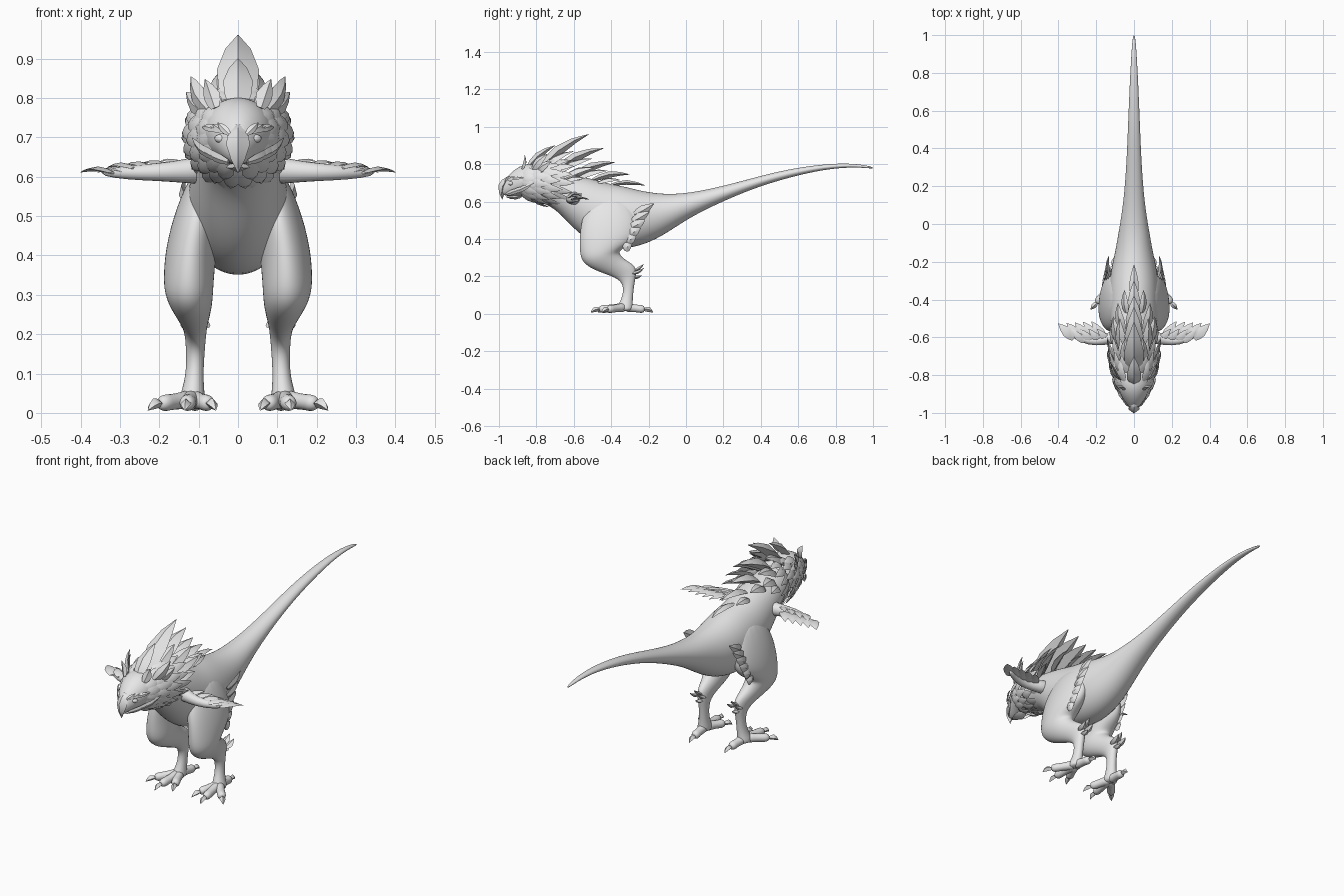
import bpy, bmesh, math
from mathutils import Vector, Matrix

cube = bpy.data.objects.get("Cube")
if cube:
    bpy.data.objects.remove(cube)

GREY = (0.8, 0.8, 0.8, 1)
grey = bpy.data.materials.new("plain grey")
grey.use_nodes = True
grey.diffuse_color = GREY
for node in grey.node_tree.nodes:
    if node.type == 'BSDF_PRINCIPLED':
        node.inputs["Base Color"].default_value = GREY


def skin(bm, rings):
    """Bridge a series of equal rings and close both ends."""
    loops = [[bm.verts.new(p) for p in ring] for ring in rings]
    n = len(loops[0])
    for a, b in zip(loops, loops[1:]):
        for i in range(n):
            j = (i + 1) % n
            bm.faces.new((a[i], a[j], b[j], b[i]))
    bm.faces.new(loops[0][::-1])
    bm.faces.new(loops[-1])


def loft(bm, sections, sides=16):
    """Each section: one edge (y, z), opposite edge (y, z), centre x, half width."""
    rings = []
    for y1, z1, y2, z2, x, w in sections:
        mid = Vector((x, (y1 + y2) / 2, (z1 + z2) / 2))
        half = Vector((0, (y1 - y2) / 2, (z1 - z2) / 2))
        ring = []
        for i in range(sides):
            a = math.tau * i / sides
            ring.append(mid + half * math.cos(a) + Vector((w * math.sin(a), 0, 0)))
        rings.append(ring)
    skin(bm, rings)


def tube(bm, points, radii, sides=10):
    """Round tapering limb along a path."""
    pts = [Vector(p) for p in points]
    rings = []
    for i, p in enumerate(pts):
        d = (pts[min(i + 1, len(pts) - 1)] - pts[max(i - 1, 0)]).normalized()
        side = d.cross(Vector((0, 0, 1))).normalized()
        up = side.cross(d)
        rings.append([p + (side * math.cos(math.tau * k / sides)
                           + up * math.sin(math.tau * k / sides)) * radii[i]
                      for k in range(sides)])
    skin(bm, rings)


def feather(bm, base, tip, width, normal, thick=0.4, bend=0.08):
    """Pointed leaf with a ridge on both faces."""
    base, tip = Vector(base), Vector(tip)
    d = tip - base
    side = d.cross(Vector(normal)).normalized()
    up = side.cross(d).normalized()
    rings = []
    for t, s in ((0, .5), (.2, .88), (.45, 1), (.75, .6), (1, .03)):
        c = base + d * t + up * (bend * d.length * math.sin(math.pi * t))
        u, v = side * width * s, up * width * thick * s
        rings.append([c + u, c + v, c - u, c - v])
    skin(bm, rings)


def finish(name, bm, mirror=False, smooth=0, angle=40):
    bmesh.ops.recalc_face_normals(bm, faces=bm.faces)
    mesh = bpy.data.meshes.new(name)
    bm.to_mesh(mesh)
    bm.free()
    mesh.materials.append(grey)
    obj = bpy.data.objects.new(name, mesh)
    bpy.context.collection.objects.link(obj)
    if smooth:
        mesh.polygons.foreach_set("use_smooth", [True] * len(mesh.polygons))
    else:
        bpy.ops.object.select_all(action='DESELECT')
        obj.select_set(True)
        bpy.context.view_layer.objects.active = obj
        bpy.ops.object.shade_smooth_by_angle(angle=math.radians(angle))
    if mirror:
        obj.modifiers.new("both sides", 'MIRROR').use_mirror_merge = False
    if smooth:
        sub = obj.modifiers.new("smooth", 'SUBSURF')
        sub.levels = sub.render_levels = smooth
    return obj


# Neck, trunk and tail: top edge, bottom edge, half width
trunk = [(-.84, .78, -.82, .60, .08), (-.72, .77, -.74, .585, .09),
         (-.60, .745, -.67, .53, .11), (-.50, .725, -.60, .45, .122),
         (-.42, .70, -.50, .37, .132), (-.33, .685, -.38, .34, .137),
         (-.24, .66, -.25, .355, .125), (-.15, .645, -.13, .41, .10),
         (-.05, .64, 0, .50, .08), (.1, .66, .12, .565, .057),
         (.3, .71, .32, .655, .041), (.5, .765, .5, .715, .033),
         (.7, .797, .7, .765, .025), (.85, .806, .85, .783, .017),
         (.95, .797, .95, .781, .011), (1.002, .784, 1.002, .775, .004)]
bm = bmesh.new()
loft(bm, [s[:4] + (0, s[4]) for s in trunk])
finish("body_and_tail", bm, smooth=2)

# Head
skull = [(-.995, .67, -.985, .645, .01), (-.982, .695, -.97, .63, .024),
         (-.955, .735, -.935, .628, .047), (-.91, .78, -.89, .632, .074),
         (-.85, .808, -.84, .622, .094), (-.78, .80, -.78, .61, .098),
         (-.70, .77, -.72, .60, .085)]
bm = bmesh.new()
loft(bm, [s[:4] + (0, s[4]) for s in skull])
finish("head", bm, smooth=2)

# Hooked beak and lower jaw
bm = bmesh.new()
feather(bm, (0, -.945, .73), (0, -.982, .61), .03, (0, -1, 0), thick=.8, bend=.16)
feather(bm, (0, -.87, .635), (0, -.965, .625), .03, (0, 0, -1), thick=.4)
finish("beak", bm, angle=60)

# Eyes
bm = bmesh.new()
bmesh.ops.create_uvsphere(bm, u_segments=14, v_segments=8, radius=.017, matrix=(
    Matrix.Translation((.044, -.937, .697)) @ Matrix.Rotation(.5, 4, 'Z')
    @ Matrix.Diagonal((1, .7, .65, 1))))
finish("eyes", bm, mirror=True, angle=80)

# Brow tufts, cheek plumes and ear horns
bm = bmesh.new()
for i in range(4):
    feather(bm, (.022 + .012 * i, -.968 + .012 * i, .708 + .004 * i),
            (.052 + .013 * i, -.94 + .025 * i, .738 - .004 * i), .01, (.5, -1, .4))
for i in range(3):
    feather(bm, (.025 + .018 * i, -.96 + .025 * i, .638 + .006 * i),
            (.085 + .016 * i, -.87 + .03 * i, .672 + .014 * i), .014, (.8, -.6, -.2))
feather(bm, (.058, -.875, .775), (.084, -.862, .848), .022, (.3, -1, 0), bend=-.1)
feather(bm, (.075, -.82, .77), (.12, -.74, .855), .026, (1, -.3, .5))
feather(bm, (.08, -.80, .76), (.132, -.72, .815), .024, (1, -.3, .3))
finish("face_tufts", bm, mirror=True)

# Mane: overlapping rings of feathers behind the face
bm = bmesh.new()
for y, rx, rz, length, low, high, count in (
        (-.88, .073, .075, .09, -70, 35, 6), (-.835, .088, .085, .105, -82, 55, 8),
        (-.785, .095, .09, .115, -75, 65, 8), (-.73, .093, .09, .12, -60, 60, 7)):
    for i in range(count):
        a = math.radians(low + (high - low) * i / (count - 1))
        out = Vector((math.cos(a), 0, math.sin(a)))
        base = Vector((rx * out.x, y, .71 + rz * out.z))
        tip = base + out * length * .42 + Vector((0, length * (1 + .12 * (i % 2)), -.012))
        feather(bm, base, tip, .023, out - Vector((0, .3, 0)), thick=.35)
finish("mane", bm, mirror=True)

# Crest: large spikes down the middle of the neck and back
bm = bmesh.new()
for y1, z1, y2, z2, w in (
        (-.85, .775, -.70, .90, .038), (-.79, .76, -.52, .96, .054),
        (-.70, .76, -.44, .885, .05), (-.60, .735, -.38, .81, .044),
        (-.50, .715, -.30, .745, .034), (-.40, .69, -.215, .685, .025)):
    feather(bm, (0, y1, z1), (0, y2, z2), w, (0, -.5, 1), thick=.5)
finish("crest", bm)

# Crest side rows
bm = bmesh.new()
for base, tip, w in (
        ((.035, -.77, .77), (.045, -.60, .87), .034),
        ((.05, -.69, .75), (.075, -.50, .83), .034),
        ((.065, -.65, .73), (.11, -.49, .78), .032),
        ((.055, -.58, .72), (.085, -.42, .765), .03),
        ((.08, -.66, .70), (.125, -.54, .725), .026),
        ((.04, -.47, .70), (.05, -.35, .715), .022)):
    feather(bm, base, tip, w, (.6, -.4, 1), thick=.4)
finish("crest_side_feathers", bm, mirror=True)

# Small wing arms
bm = bmesh.new()
tube(bm, [(.07, -.59, .62), (.13, -.605, .614), (.2, -.625, .612),
          (.28, -.612, .61), (.35, -.57, .61)], [.045, .032, .024, .019, .008])
finish("arms", bm, mirror=True, smooth=1)

# Wing feathers: long row below, short coverts above
bm = bmesh.new()
for i in range(5):
    feather(bm, (.15 + .042 * i, -.62 + .003 * i, .61),
            (.225 + .044 * i, -.515 - .003 * i, .611), .027, (0, 0, 1), thick=.25)
for i in range(4):
    feather(bm, (.13 + .045 * i, -.625, .622), (.195 + .046 * i, -.555, .642 - .006 * i),
            .02, (0, -.2, 1), thick=.3)
finish("wing_feathers", bm, mirror=True)

# Legs: front edge, back edge, centre x, half width
bm = bmesh.new()
loft(bm, [(-.49, .63, -.32, .63, .08, .03), (-.56, .52, -.25, .52, .10, .06),
          (-.57, .43, -.25, .42, .118, .066), (-.572, .36, -.30, .37, .124, .066),
          (-.566, .285, -.36, .335, .126, .064), (-.51, .24, -.35, .315, .12, .056),
          (-.43, .212, -.32, .285, .113, .042), (-.36, .185, -.255, .25, .108, .029),
          (-.335, .15, -.275, .17, .108, .024), (-.338, .1, -.283, .1, .11, .022),
          (-.36, .05, -.285, .05, .115, .03), (-.38, .012, -.28, .012, .12, .04)])
finish("legs", bm, mirror=True, smooth=2)

# Toes and claws
toes, claws = bmesh.new(), bmesh.new()
ankle = Vector((.116, -.325, .035))
for x, y in ((.196, -.415), (.13, -.46), (.075, -.425), (.108, -.225)):
    end = Vector((x, y, .024))
    d = end - ankle
    path = [ankle + d * t for t in (0, .35, .7, .92, 1.05)]
    tube(toes, path, [.03, .022, .021, .024, .012])
    d.z = 0
    tip = end + d.normalized() * .05
    tip.z = .006
    feather(claws, end, tip, .014, (0, 0, 1), thick=1, bend=.15)
finish("toes", toes, mirror=True, smooth=1)
finish("claws", claws, mirror=True, angle=60)

# Feathers on the back of the thighs and on the hocks
bm = bmesh.new()
for i in range(6):
    y, z = -.255 - .012 * i, .545 - .036 * i
    feather(bm, (.128 + .006 * i, y - .02, z - .015), (.134 + .004 * i, y + .085 - .012 * i, z + .045 - .008 * i),
            .026, (1, .3, 0), thick=.4)
for i in range(3):
    feather(bm, (.09 + .018 * i, -.285, .215 + .012 * (i % 2)),
            (.085 + .024 * i, -.225, .245 + .022 * (i % 2)), .018, (0, 1, -.6), thick=.5)
feather(bm, (.108, -.285, .195), (.108, -.235, .205), .018, (0, 1, -.6), thick=.5)
finish("leg_feathers", bm, mirror=True)
